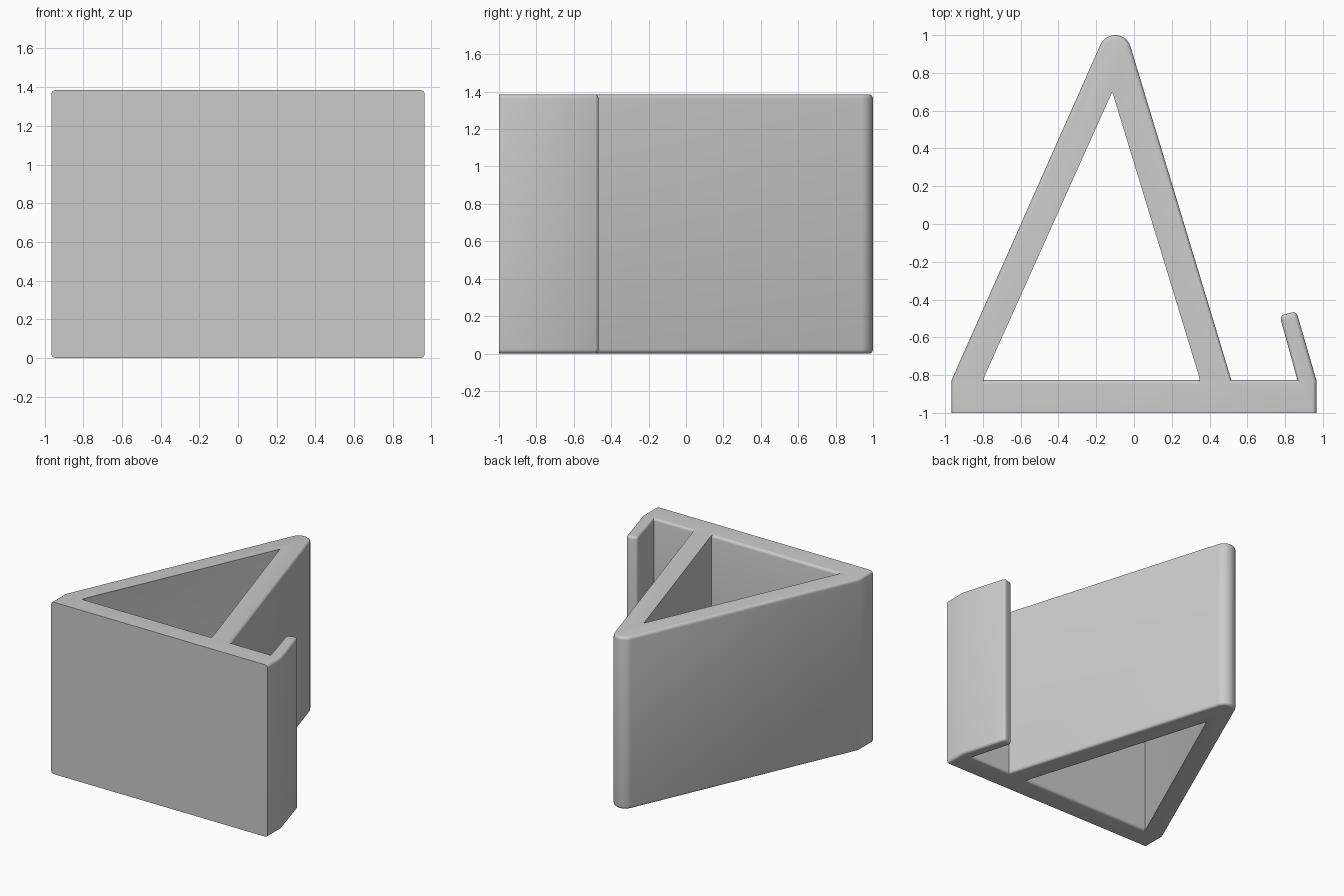
import bpy
import bmesh
from math import cos, sin, radians
from mathutils import Vector

HEIGHT = 1.385
BEVEL = 0.022
FRONT_Y = -1.0
WALL_Y = -0.825      # back face of the base bar

cube = bpy.data.objects.get("Cube")
if cube:
    bpy.data.objects.remove(cube, do_unlink=True)


def arc(cx, cy, r, a0, a1, steps):
    """Points along an arc, angles in degrees."""
    angles = [radians(a0 + (a1 - a0) * i / steps) for i in range(steps + 1)]
    return [(cx + r * cos(a), cy + r * sin(a)) for a in angles]


# Shared corners of the profile
left_out, left_in = (-0.965, WALL_Y), (-0.80, WALL_Y)
right_in, right_out = (0.35, WALL_Y), (0.515, WALL_Y)
hook_in, hook_out = (0.865, WALL_Y), (0.965, WALL_Y)
peak_in = (-0.115, 0.70)
tip = arc(-0.10, 0.915, 0.085, 16.8, 156, 12)
hook_end = arc(0.842, -0.492, 0.025, 15.7, 105.7, 5) + arc(0.802, -0.503, 0.025, 105.7, 195.7, 5)

# Profile regions: base bar, two leaning arms, hook
regions = [
    [(-0.965, FRONT_Y), (0.965, FRONT_Y), hook_out, hook_in,
     right_out, right_in, left_in, left_out],
    [right_in, right_out] + tip[:7] + [peak_in],
    [left_out, left_in, peak_in] + tip[6:],
    [hook_in, hook_out] + hook_end,
]

bm = bmesh.new()
shared = {}


def vert(p):
    key = (round(p[0], 5), round(p[1], 5))
    if key not in shared:
        shared[key] = bm.verts.new((p[0], p[1], 0))
    return shared[key]


for region in regions:
    bm.faces.new([vert(p) for p in region])

# Extrude the profile upward
result = bmesh.ops.extrude_face_region(bm, geom=bm.faces[:], use_keep_orig=True)
top = [g for g in result["geom"] if isinstance(g, bmesh.types.BMVert)]
bmesh.ops.translate(bm, verts=top, vec=(0, 0, HEIGHT))
bmesh.ops.recalc_face_normals(bm, faces=bm.faces[:])

# Round the rims, leaving the front face and the slanted hole walls crisp
slant_hole = Vector(peak_in)


def is_rounded(edge):
    normals = [f.normal for f in edge.link_faces]
    level = abs(edge.verts[0].co.z - edge.verts[1].co.z) < 1e-4
    rim = len(normals) == 2 and abs(normals[0].dot(normals[1])) < 0.1
    front = all(v.co.y < FRONT_Y + 0.001 for v in edge.verts)
    hole = any((v.co.xy - slant_hole).length < 0.001 for v in edge.verts)
    return level and rim and not front and not hole


bmesh.ops.bevel(bm, geom=[e for e in bm.edges if is_rounded(e)], offset=BEVEL,
                segments=4, profile=0.5, affect='EDGES', clamp_overlap=False)

mesh = bpy.data.meshes.new("stand_body")
bm.to_mesh(mesh)
bm.free()
body = bpy.data.objects.new("stand_body", mesh)
bpy.context.collection.objects.link(body)

# Plain grey material
grey = bpy.data.materials.new("plain grey")
grey.use_nodes = True
colour = (0.6, 0.6, 0.6, 1)
grey.diffuse_color = colour
grey.node_tree.nodes["Principled BSDF"].inputs["Base Color"].default_value = colour
mesh.materials.append(grey)

# Smooth the rounded edges only
bpy.ops.object.select_all(action='DESELECT')
body.select_set(True)
bpy.context.view_layer.objects.active = body
bpy.ops.object.shade_smooth_by_angle(angle=radians(35))
